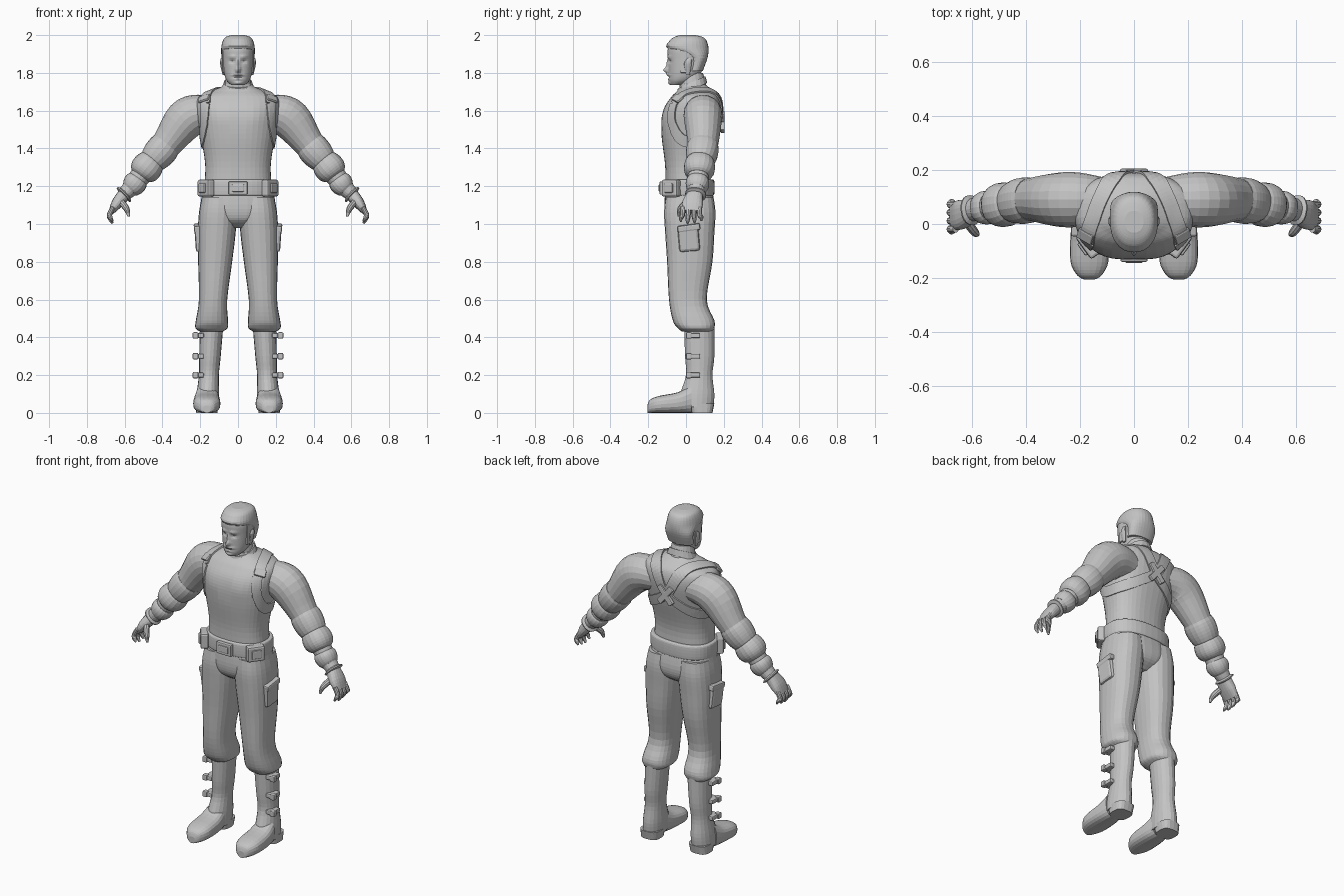
import bpy, bmesh, math
from mathutils import Vector, Matrix, Euler

default_cube = bpy.data.objects.get("Cube")
if default_cube:
    bpy.data.objects.remove(default_cube, do_unlink=True)

Y, Z = Vector((0, 1, 0)), Vector((0, 0, 1))
parts = []

grey = bpy.data.materials.new("plain_grey")
grey.use_nodes = True
shade = (.55, .55, .55, 1)
grey.diffuse_color = shade
grey.node_tree.nodes["Principled BSDF"].inputs["Base Color"].default_value = shade


def add_mirror(obj):
    modifier = obj.modifiers.new("both_sides", "MIRROR")
    modifier.use_mirror_merge = False


def finish(name, bm, mirror=False):
    """Turn a bmesh into a named object, optionally mirrored across the body."""
    bmesh.ops.recalc_face_normals(bm, faces=bm.faces[:])
    mesh = bpy.data.meshes.new(name)
    bm.to_mesh(mesh)
    bm.free()
    mesh.materials.append(grey)
    obj = bpy.data.objects.new(name, mesh)
    bpy.context.collection.objects.link(obj)
    parts.append(obj)
    if mirror:
        add_mirror(obj)
    return obj


def spline(rows, steps):
    """Smooth interpolation passing through every row of numbers."""
    result = []
    last = len(rows) - 1
    for i in range(last):
        before, start, end, after = (rows[max(i - 1, 0)], rows[i], rows[i + 1], rows[min(i + 2, last)])
        for step in range(steps):
            t = step / steps
            result.append([
                b + t * (c - a) / 2 + t * t * (a - 2.5 * b + 2 * c - d / 2)
                + t ** 3 * (3 * (b - c) + d - a) / 2
                for a, b, c, d in zip(before, start, end, after)])
    result.append(list(rows[last]))
    return result


def direction(points, i):
    """Direction of travel along a list of points."""
    return (points[min(i + 1, len(points) - 1)] - points[max(i - 1, 0)]).normalized()


def rounded(value, power):
    return math.copysign(abs(value) ** (2 / power), value)


def tube(name, rows, axis=None, hint=Y, sides=20, power=2, steps=4, mirror=False, bumps=()):
    """Skin cross-sections given as x, y, z, half width, half depth."""
    rows = spline(rows, steps)
    centres = [Vector(row[:3]) for row in rows]
    bm = bmesh.new()
    rings = []
    for i, (centre, row) in enumerate(zip(centres, rows)):
        along = axis or direction(centres, i)
        across = along.cross(hint).normalized()
        depth = across.cross(along)
        half_width, half_depth = row[3:]
        ring = []
        for k in range(sides):
            angle = math.tau * k / sides
            point = (centre + across * half_width * rounded(math.cos(angle), power)
                     + depth * half_depth * rounded(math.sin(angle), power))
            if math.sin(angle) < 0:
                for x, z, width, height, amount in bumps:
                    distance = ((abs(point.x) - x) / width) ** 2 + ((point.z - z) / height) ** 2
                    point.y -= amount * math.exp(-distance)
            ring.append(bm.verts.new(point))
        rings.append(ring)
    for low, high in zip(rings, rings[1:]):
        for k in range(sides):
            following = (k + 1) % sides
            bm.faces.new((low[k], low[following], high[following], high[k]))
    bm.faces.new(rings[0])
    bm.faces.new(rings[-1])
    return finish(name, bm, mirror)


def body_line(z):
    return 0


def leg_line(z):
    return .165 - .055 * z


def stack(name, rows, line=body_line, **options):
    """Level sections given as height, half width, front y and back y."""
    sections = [(line(z), (front + back) / 2, z, half, (back - front) / 2) for z, half, front, back in rows]
    return tube(name, sections, axis=Z, mirror=line is leg_line, **options)


def box(name, place, size, turn=(0, 0, 0), mirror=True, bevel=.006):
    bm = bmesh.new()
    spin = Euler([math.radians(angle) for angle in turn]).to_matrix().to_4x4()
    matrix = Matrix.Translation(place) @ spin @ Matrix.Diagonal((*size, 1))
    bmesh.ops.create_cube(bm, size=1, matrix=matrix)
    bmesh.ops.bevel(bm, geom=bm.edges[:], offset=bevel, segments=2, profile=.5, affect="EDGES")
    return finish(name, bm, mirror)


def ribbon(name, points, width, target):
    """Flat strap laid over the target surface."""
    points = [Vector(point) for point in spline(points, 8)]
    body_centre = Vector((0, .03, 1.5))
    bm = bmesh.new()
    rows = []
    for i, point in enumerate(points):
        side = direction(points, i).cross(point - body_centre).normalized()
        rows.append([bm.verts.new(point + side * width * (k / 4 - .5)) for k in range(5)])
    for low, high in zip(rows, rows[1:]):
        for k in range(4):
            bm.faces.new((low[k], low[k + 1], high[k + 1], high[k]))
    obj = finish(name, bm)
    wrap = obj.modifiers.new("lay_on_body", "SHRINKWRAP")
    wrap.target = target
    wrap.wrap_mode = "ABOVE_SURFACE"
    wrap.offset = .003
    thick = obj.modifiers.new("thickness", "SOLIDIFY")
    thick.thickness = .01
    thick.offset = 0
    add_mirror(obj)


# Torso with chest muscles and sloping shoulders
torso = stack("torso", [
    (1.12, .19, -.11, .14), (1.3, .173, -.11, .13), (1.48, .2, -.13, .17), (1.6, .22, -.12, .19),
    (1.67, .21, -.08, .18), (1.705, .14, -.045, .15), (1.725, .09, -.03, .12), (1.74, .07, -.03, .1)],
    sides=40, power=2.4, steps=6, bumps=[(.09, 1.56, .06, .06, .006)])

# Neck and collar
stack("neck", [(1.69, .08, -.03, .12), (1.8, .06, -.04, .09)])
tube("collar", [(0, .03, 1.71, .09, .09), (0, .03, 1.75, .075, .08)],
     axis=Vector((0, -.4, .9)).normalized(), steps=2)

# Head with sculpted face
nose, nose_bridge = (0, 1.815, .012, .017, .028), (0, 1.85, .01, .02, .01)
brow, eye_socket = (.03, 1.885, .02, .01, .006), (.03, 1.86, .016, .01, -.008)
moustache, mouth = (0, 1.79, .03, .007, .009), (0, 1.776, .02, .004, -.004)
lower_lip, chin = (0, 1.766, .02, .006, .004), (0, 1.745, .02, .01, .009)
head = [(1.735, .035, -.08, -.02), (1.76, .06, -.09, .04), (1.8, .074, -.092, .08), (1.87, .082, -.094, .105),
        (1.92, .084, -.097, .11), (1.96, .075, -.085, .1), (1.98, .06, -.06, .08), (1.99, .03, -.03, .04)]
stack("head", head, sides=64, steps=9, power=2.2,
      bumps=[nose, nose_bridge, brow, eye_socket, moustache, mouth, lower_lip, chin])

# Hair follows the skull, leaving the face open below the hairline
stack("hair", [(z + .01, half + .005, front - .002 if z > 1.9 else .01, back + .009)
               for z, half, front, back in head[2:]], sides=32, power=2.2)
box("sideburn", (.077, -.01, 1.86), (.014, .04, .12))
tube("ear", [(.077, .01, 1.79, .005, .01), (.085, .01, 1.85, .01, .02), (.085, .02, 1.88, .005, .01)],
     axis=Z, sides=12, mirror=True)

# Arms
arm = [(.1, .09, 1.58, .08, .08), (.2, .09, 1.585, .1, .1), (.28, .09, 1.55, .108, .1),
       (.38, .09, 1.42, .08, .08), (.49, .07, 1.29, .06, .06), (.55, .06, 1.21, .05, .05),
       (.61, .05, 1.15, .036, .04)]
tube("arm", arm, mirror=True)


def sleeve(name, start, end, grow):
    """Raised band around a stretch of the arm."""
    path = spline(arm, 10)[start:end + 1]
    rows = []
    for i, (x, y, z, width, depth) in enumerate(path):
        swell = grow * max(0, math.sin(math.pi * i / (end - start))) ** .7
        rows.append((x, y, z, width + swell, depth + swell))
    tube(name, rows, steps=1, power=2.2, mirror=True)


sleeve("upper_elbow_pad", 30, 37, .012)
sleeve("lower_elbow_pad", 36, 44, .022)
sleeve("glove_cuff", 46, 54, .012)
sleeve("bracelet", 57, 60, .016)

# Hands with curled fingers
tube("palm", [(.6, .05, 1.16, .035, .04), (.64, .035, 1.11, .03, .055), (.67, .03, 1.065, .016, .05)],
     mirror=True, power=2.4)
for i, finger in enumerate(("index_finger", "middle_finger", "ring_finger", "little_finger")):
    y = .03 * i - .018
    spread = y + (i - 1.5) * .006
    tip = 1 + .01 * abs(i - 1.3)
    tube(finger, [(.66, y, 1.09, .013, .014), (.68, y, 1.05, .014, .014),
                  (.675, spread, tip + .02, .011, .012), (.664, spread, tip, .005, .005)],
         sides=10, mirror=True)
tube("thumb", [(.62, .01, 1.12, .018, .018), (.59, -.03, 1.08, .016, .016), (.578, -.04, 1.04, .006, .006)],
     sides=10, mirror=True)

# Trousers
stack("trouser_seat", [(1.17, .19, -.11, .14), (1.08, .195, -.115, .154), (1.02, .15, -.1, .14), (.98, .06, -.05, .09)],
      sides=32, power=2.4)
stack("trouser_leg", [
    (1.14, .09, -.108, .146), (1.06, .1, -.116, .156), (.95, .1, -.11, .15), (.8, .09, -.1, .14),
    (.6, .075, -.09, .11), (.49, .085, -.07, .15), (.45, .085, -.045, .15), (.43, .06, -.02, .14)],
    leg_line, sides=24, power=2.4)
box("thigh_pocket", (.202, .015, .92), (.05, .11, .13), (5, 4, 0), bevel=.015)
box("pocket_flap", (.206, .015, .98), (.055, .12, .035), (8, 4, 0), bevel=.008)

# Boots
stack("boot_shaft", [(.46, .062, -.01, .15), (.3, .057, -.005, .15), (.2, .053, 0, .14), (.1, .06, -.03, .15),
                     (.03, .06, -.03, .145)], leg_line)
foot = [(-.205, .02, .04), (-.19, .045, .07), (-.14, .07, .09), (-.04, .07, .11), (.03, .06, .15)]
tube("boot_foot", [(leg_line(0), y, height / 2, half, height / 2) for y, half, height in foot],
     axis=Y, hint=Z, power=2.6, mirror=True)
stack("boot_heel", [(0, .056, .03, .14), (.05, .06, .02, .15)], leg_line, power=3)
for z in (.41, .3, .2):
    box("boot_strap", (.206, .04, z), (.05, .07, .026))
    box("boot_buckle", (.225, .015, z), (.03, .03, .034))

# Belt, buckle and pouches
stack("belt", [(z, .185 + bulge, -.11 - bulge, .14 + bulge)
               for z, bulge in ((1.15, 0), (1.16, .01), (1.225, .01), (1.236, 0))], sides=40, power=2.4)
box("belt_buckle", (0, -.125, 1.19), (.1, .03, .07), mirror=False)
box("buckle_plate", (0, -.137, 1.19), (.065, .016, .04), mirror=False)
box("belt_pouch", (.17, -.078, 1.19), (.1, .045, .09), (0, 0, 54), bevel=.01)
box("pouch_clasp", (.189, -.092, 1.19), (.055, .016, .05), (0, 0, 54))

# Shoulder harness crossing on the back
ribbon("harness_strap", [
    (.175, -.07, 1.64), (.16, 0, 1.7), (.13, .08, 1.71), (.07, .16, 1.66), (0, .19, 1.54), (-.1, .18, 1.47),
    (-.19, .08, 1.43), (-.2, -.03, 1.45), (-.19, -.09, 1.55), (-.175, -.07, 1.64)], .06, torso)
box("harness_buckle", (.18, -.045, 1.665), (.065, .045, .016), (40, 15, 30))
for angle in (50, -50):
    box("back_fastener", (0, .194, 1.54), (.13, .022, .034), (0, angle, 0), mirror=False)

# Smooth shading with crisp corners
for obj in bpy.context.view_layer.objects:
    obj.select_set(obj in parts)
bpy.context.view_layer.objects.active = torso
bpy.ops.object.shade_smooth_by_angle(angle=math.radians(42))
